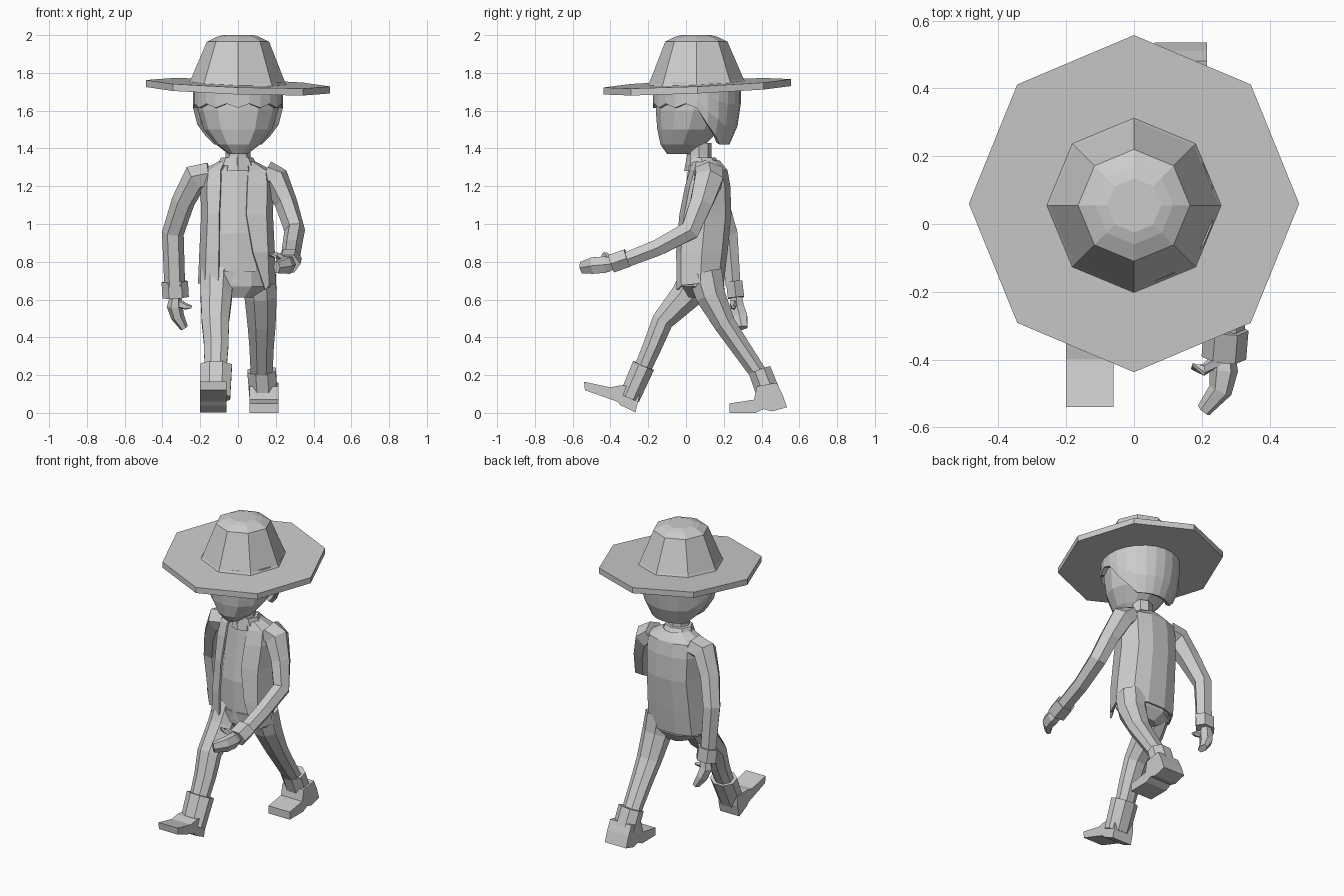
import bpy
from math import cos, sin, pi, radians
from mathutils import Vector

if "Cube" in bpy.data.objects:
    bpy.data.objects.remove(bpy.data.objects["Cube"], do_unlink=True)

grey = bpy.data.materials.new("plain grey")
grey.use_nodes = True
grey.diffuse_color = (0.6, 0.6, 0.6, 1)
grey.node_tree.nodes["Principled BSDF"].inputs["Base Color"].default_value = (0.6, 0.6, 0.6, 1)


def make(name, verts, faces, thickness=0):
    mesh = bpy.data.meshes.new(name)
    mesh.from_pydata([tuple(v) for v in verts], [], faces)
    mesh.materials.append(grey)
    obj = bpy.data.objects.new(name, mesh)
    bpy.context.collection.objects.link(obj)
    # consistent outward normals
    import bmesh
    bm = bmesh.new()
    bm.from_mesh(mesh)
    bmesh.ops.recalc_face_normals(bm, faces=bm.faces)
    bm.to_mesh(mesh)
    bm.free()
    if thickness:
        mod = obj.modifiers.new("thickness", "SOLIDIFY")
        mod.thickness = thickness
        mod.offset = -1
    return obj


def loft(name, rings, closed=True, thickness=0):
    """Skin a stack of rings; closed rings also get end caps."""
    n = len(rings[0])
    faces = []
    for r in range(len(rings) - 1):
        for i in range(n if closed else n - 1):
            j = (i + 1) % n
            faces.append((r * n + i, r * n + j, (r + 1) * n + j, (r + 1) * n + i))
    if closed and not thickness:
        faces.append(tuple(range(n)))
        faces.append(tuple(range((len(rings) - 1) * n, len(rings) * n)))
    return make(name, [v for ring in rings for v in ring], faces, thickness)


def oval(cx, cy, z, rx, ry, sides, turn=0.0):
    return [Vector((cx + rx * cos(2 * pi * i / sides + turn),
                    cy + ry * sin(2 * pi * i / sides + turn), z)) for i in range(sides)]


def limb(name, path, sides=6, turn=0.0):
    """Tube along a path of (x, y, z, half width, half depth)."""
    pts = [Vector(p[:3]) for p in path]
    rings = []
    for i, p in enumerate(path):
        a = (pts[i] - pts[max(i - 1, 0)]).normalized()
        b = (pts[min(i + 1, len(pts) - 1)] - pts[i]).normalized()
        t = (a + b).normalized()
        u = Vector((1, 0, 0))
        u = (u - t * u.dot(t)).normalized()
        v = t.cross(u)
        rings.append([pts[i] + u * p[3] * cos(2 * pi * k / sides + turn)
                      + v * p[4] * sin(2 * pi * k / sides + turn) for k in range(sides)])
    return loft(name, rings)


def prism(name, profile, x0, x1):
    """Side profile of (y, z) points stretched across x."""
    return loft(name, [[Vector((x, y, z)) for y, z in profile] for x in (x0, x1)])


# Hat: tilted octagonal brim and tapered crown
def tilt(v):
    return Vector((v.x, v.y, v.z - 0.035 * v.x + 0.045 * (v.y - 0.06)))


brim = [oval(0, 0.06, z, 0.487, 0.497, 8) for z in (1.708, 1.745)]
loft("hat_brim", [[tilt(v) for v in r] for r in brim])
crown = [(1.735, 0.263), (1.757, 0.25), (1.965, 0.165), (1.99, 0.115), (2.0, 0.08)]
loft("hat_crown", [[tilt(v) if z < 1.8 else v for v in oval(0, 0.055, z, r, r, 8)]
                   for z, r in crown])

# Head: stacked ovals of height, half width, front, back
levels = [(1.37, .05, -.10, .04), (1.42, .115, -.135, .10), (1.5, .18, -.152, .18),
          (1.6, .212, -.16, .24), (1.68, .215, -.155, .26), (1.76, .2, -.14, .25)]
loft("head", [oval(0, (f + b) / 2, z, w, (b - f) / 2, 12, pi / 2) for z, w, f, b in levels])


def hair_point(angle, z):
    # cap of hair around the skull, narrowing towards the nape
    k = 1 if z > 1.58 else 1 - 2.8 * (1.58 - z) ** 1.3
    return Vector((0.238 * k * cos(angle), 0.057 + 0.233 * k * sin(angle), z))


# Hair: jagged fringe in front, sloping down to the nape
columns = 24
hem = []
for i in range(columns):
    s = sin(2 * pi * i / columns)
    if s < 0.1:
        hem.append(1.615 + (0.022 if i % 2 else 0))
    else:
        hem.append(1.59 - 0.17 * min(1, s / 0.7))
hair = [[hair_point(2 * pi * i / columns, h + (1.75 - h) * t) for i, h in enumerate(hem)]
        for t in (0, 0.3, 0.65, 1)]
loft("hair", hair, thickness=0.025)

# Neck and collar
loft("neck", [oval(0, 0.07, z, r, r, 8) for z, r in ((1.28, .08), (1.36, .065), (1.43, .065))])
loft("collar", [oval(-0.005, y, z, r, r * .9, 8)
                for y, z, r in ((0.09, 1.31, .105), (0.08, 1.352, .085))])

# Shirt under the open jacket
shirt = [(.69, .175, -.03, .18), (.95, .165, -.037, .2), (1.15, .16, -.008, .2),
         (1.28, .14, .01, .18), (1.335, .075, .02, .16)]
loft("shirt", [oval(-0.005, (f + b) / 2, z, w, (b - f) / 2, 10, pi / 10) for z, w, f, b in shirt])

# Jacket: open shell of height, half width, front, back, right edge, left edge
jacket = [(.685, .207, -.05, .2, -.1, .15), (.85, .2, -.052, .22, -.097, .085),
          (1.05, .19, -.035, .24, -.095, .05), (1.2, .195, -.005, .235, -.088, .055),
          (1.285, .185, .02, .22, -.088, .06), (1.335, .09, .03, .18, -.065, .055)]
rows = []
for z, w, f, b, er, el in jacket:
    mid = (f + b) / 2
    row = [(er, f), (-w * .82, f + .025), (-w, mid), (-w * .75, b - .03), (-w * .3, b),
           (w * .3, b), (w * .75, b - .03), (w, mid), (w * .82, f + .025), (el, f)]
    rows.append([Vector((x - .005, y, z)) for x, y in row])
rows[0][-1].z -= 0.035
rows[0][-2].z -= 0.01
loft("jacket", rows, closed=False, thickness=0.012)

# Trousers
loft("trouser_seat", [oval(0, 0.08, z, w, d, 8, pi / 8)
                      for z, w, d in ((.61, .08, .07), (.67, .19, .11), (.75, .19, .12))])
limb("right_trouser_leg", [(-.11, .07, .74, .095, .1), (-.115, .0, .62, .09, .088),
                           (-.12, -.125, .485, .078, .062), (-.115, -.175, .36, .07, .055),
                           (-.12, -.24, .21, .062, .048)], 8, pi / 8)
limb("left_trouser_leg", [(.11, .1, .74, .095, .1), (.12, .13, .62, .092, .085),
                          (.125, .205, .47, .08, .062), (.125, .28, .36, .07, .056),
                          (.125, .39, .2, .062, .048)], 8, pi / 8)

# Boots: shaft plus a wedge foot with heel
limb("right_boot_shaft", [(-.115, -.225, .25, .09, .065), (-.12, -.3, .08, .085, .06)], 8, pi / 8)
prism("right_boot_foot", [(-.54, .165), (-.535, .12), (-.365, .06), (-.345, .04), (-.268, .003),
                          (-.25, .075), (-.245, .14), (-.35, .145), (-.4, .135)], -.2, -.06)
limb("left_boot_shaft", [(.125, .39, .225, .082, .065), (.135, .445, .08, .08, .07)], 8, pi / 8)
prism("left_boot_foot", [(.23, .05), (.23, .0), (.37, .0), (.41, .02), (.455, .008), (.535, .03),
                         (.51, .1), (.48, .16), (.375, .14), (.36, .07)], .06, .215)

# Sleeves and cuffs
limb("right_sleeve", [(-.15, .12, 1.26, .07, .085), (-.225, .125, 1.245, .075, .085),
                      (-.29, .165, 1.12, .062, .068), (-.345, .225, .95, .058, .055),
                      (-.335, .25, .67, .055, .045)], 6)
limb("left_sleeve", [(.14, .12, 1.27, .07, .085), (.2, .12, 1.235, .075, .085),
                     (.255, .08, 1.11, .06, .068), (.3, .02, .965, .055, .06),
                     (.285, -.15, .875, .052, .05), (.275, -.33, .805, .05, .045)], 6)
limb("right_cuff", [(-.335, .255, .695, .07, .05), (-.33, .265, .61, .07, .05)], 6)
limb("left_cuff", [(.272, -.31, .82, .066, .056), (.265, -.395, .79, .066, .056)], 6)

# Hands: mitten of fingers with a separate thumb
limb("right_hand", [(-.33, .265, .62, .03, .035), (-.335, .27, .565, .042, .042),
                    (-.32, .285, .51, .036, .045), (-.285, .295, .45, .022, .036)], 6)
limb("right_thumb", [(-.32, .255, .58, .026, .022), (-.275, .25, .563, .018, .016),
                     (-.245, .25, .56, .008, .01)], 5)
limb("left_hand", [(.265, -.38, .79, .032, .035), (.265, -.43, .785, .042, .05),
                   (.255, -.49, .78, .035, .05), (.205, -.55, .77, .022, .035)], 6)
limb("left_thumb", [(.25, -.4, .81, .022, .022), (.205, -.43, .835, .018, .018),
                    (.17, -.42, .835, .01, .01)], 5)
